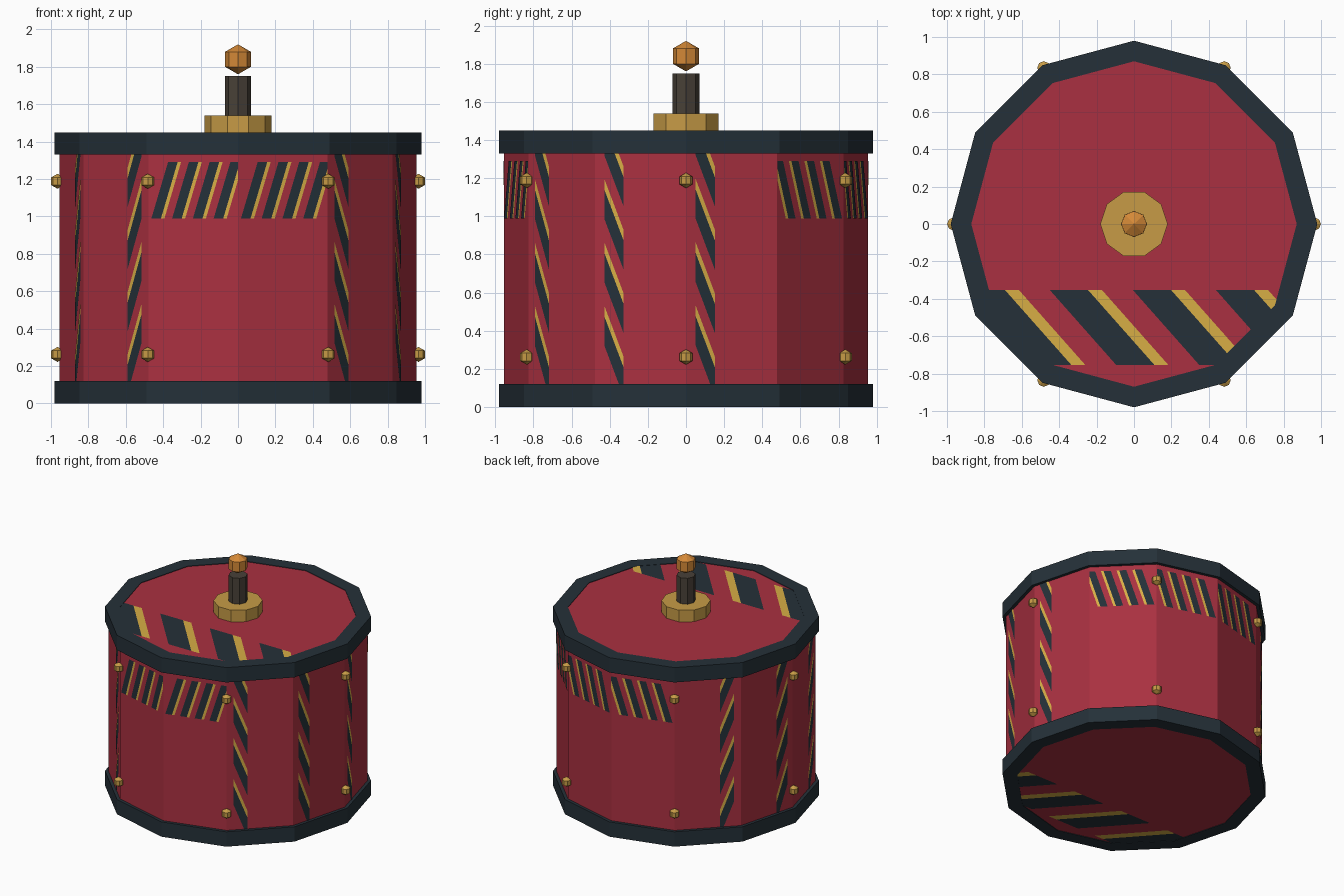
import bpy, bmesh, math
from mathutils import Vector

if "Cube" in bpy.data.objects:
    bpy.data.objects.remove(bpy.data.objects["Cube"])

R, H, N = 0.955, 1.45, 12        # drum radius, height, sides
RIM_IN, RIM_OUT, RIM_H = 0.87, 0.98, 0.12


def mat(name, rgb):
    m = bpy.data.materials.new(name)
    m.diffuse_color = (*rgb, 1)
    m.use_nodes = True
    m.node_tree.nodes["Principled BSDF"].inputs["Base Color"].default_value = m.diffuse_color
    return m


RED = mat("crimson", (0.40, 0.030, 0.052))
DARK = mat("dark slate", (0.018, 0.030, 0.040))
YELLOW = mat("stripe yellow", (0.68, 0.42, 0.060))
BRASS = mat("brass", (0.57, 0.33, 0.062))
IRON = mat("dark iron", (0.065, 0.052, 0.039))
ORANGE = mat("orange", (0.66, 0.25, 0.038))


def finish(name, bm, *mats):
    me = bpy.data.meshes.new(name)
    bm.to_mesh(me)
    bm.free()
    for m in mats:
        me.materials.append(m)
    ob = bpy.data.objects.new(name, me)
    bpy.context.collection.objects.link(ob)
    return ob


def ring_points(r, z, n):
    return [Vector((r * math.cos(2 * math.pi * i / n), r * math.sin(2 * math.pi * i / n), z)) for i in range(n)]


def prism(name, r, z0, z1, n, m):
    bm = bmesh.new()
    lo = [bm.verts.new(p) for p in ring_points(r, z0, n)]
    hi = [bm.verts.new(p) for p in ring_points(r, z1, n)]
    for i in range(n):
        j = (i + 1) % n
        bm.faces.new((lo[i], lo[j], hi[j], hi[i]))
    bm.faces.new(hi)
    bm.faces.new(lo[::-1])
    return finish(name, bm, m)


def rim(name, z0, z1):
    bm = bmesh.new()
    profile = [(RIM_IN, z0), (RIM_OUT, z0), (RIM_OUT, z1), (RIM_IN, z1)]
    loops = [[bm.verts.new(p) for p in ring_points(r, z, N)] for r, z in profile]
    for k in range(4):
        a, b = loops[k], loops[(k + 1) % 4]
        for i in range(N):
            j = (i + 1) % N
            bm.faces.new((a[i], a[j], b[j], b[i]))
    bmesh.ops.recalc_face_normals(bm, faces=bm.faces[:])
    return finish(name, bm, DARK)


def ball(name, r, centre, m):
    bm = bmesh.new()
    bmesh.ops.create_uvsphere(bm, u_segments=8, v_segments=3, radius=r)
    bmesh.ops.translate(bm, verts=bm.verts[:], vec=centre)
    return finish(name, bm, m)


def clip(bm, co, no):
    bmesh.ops.bisect_plane(bm, geom=bm.verts[:] + bm.edges[:] + bm.faces[:],
                           plane_co=co, plane_no=no, clear_outer=True)


def stripes(name, mapping, outward, clip_cap=False):
    # four slanted dark and yellow stripes in a unit square, mapped onto a face
    bm = bmesh.new()
    v0, v1, slant = 0.105, 0.315, 0.186
    for k in range(4):
        u = 0.032 + 0.2325 * k
        for a, b, idx in ((u, u + 0.107, 0), (u + 0.107, u + 0.146, 1)):
            pts = [(a, v1), (a + slant, v0), (b + slant, v0), (b, v1)]
            f = bm.faces.new([bm.verts.new((*p, 0)) for p in pts])
            f.material_index = idx
    clip(bm, (1, 0, 0), (1, 0, 0))
    for v in bm.verts:
        v.co = mapping(v.co.x, v.co.y)
    if clip_cap:
        for k in range(N):
            t = 2 * math.pi * (k + 0.5) / N
            d = Vector((math.cos(t), math.sin(t), 0))
            clip(bm, d * RIM_IN * math.cos(math.pi / N), d)
    bm.normal_update()
    for f in bm.faces:
        if f.normal.dot(outward) < 0:
            f.normal_flip()
    return finish(name, bm, DARK, YELLOW)


# drum and its two rims
prism("drum_body", R, 0.004, H - 0.004, N, RED)
rim("bottom_rim", 0, RIM_H)
rim("top_rim", H - RIM_H, H)

# stripes on the lid and the underside
for name, z, s in (("lid_stripes", H - 0.002, 1), ("underside_stripes", 0.002, -1)):
    stripes(name, lambda u, v, z=z: Vector(((2 * u - 1) * R, (2 * v - 1) * R, z)),
            Vector((0, 0, s)), True)

# stripes on the side panels: level bands front and back, upright bands left and right
corners = ring_points(R, 0, N)
for k in range(N):
    a, b = corners[k], corners[(k + 1) % N]
    out = (a + b).normalized()
    off = out * 0.003
    level = k in (1, 2, 3, 8, 9)
    if level:
        lo, hi = sorted((a, b), key=lambda p: p.x)
    else:
        lo, hi = sorted((a, b), key=lambda p: p.y)

    def place(u, v):
        s, z = (u, 1 - v) if level else (v, u)
        return lo.lerp(hi, s) + off + Vector((0, 0, 0.01 + z * (H - 0.02)))
    stripes("side_stripes_%d" % k, place, out)

# rivets on every second corner
for k in range(6):
    t = math.pi * k / 3
    for row, z in (("lower", 0.262), ("upper", 1.188)):
        ball("%s_rivet_%d" % (row, k), 0.04, (0.965 * math.cos(t), 0.965 * math.sin(t), z), BRASS)

# fuse on the lid
prism("fuse_collar", 0.18, H - 0.01, 1.54, 10, BRASS)
prism("fuse_stem", 0.07, 1.53, 1.75, 8, IRON)
ball("fuse_tip", 0.08, (0, 0, 1.84), ORANGE)
